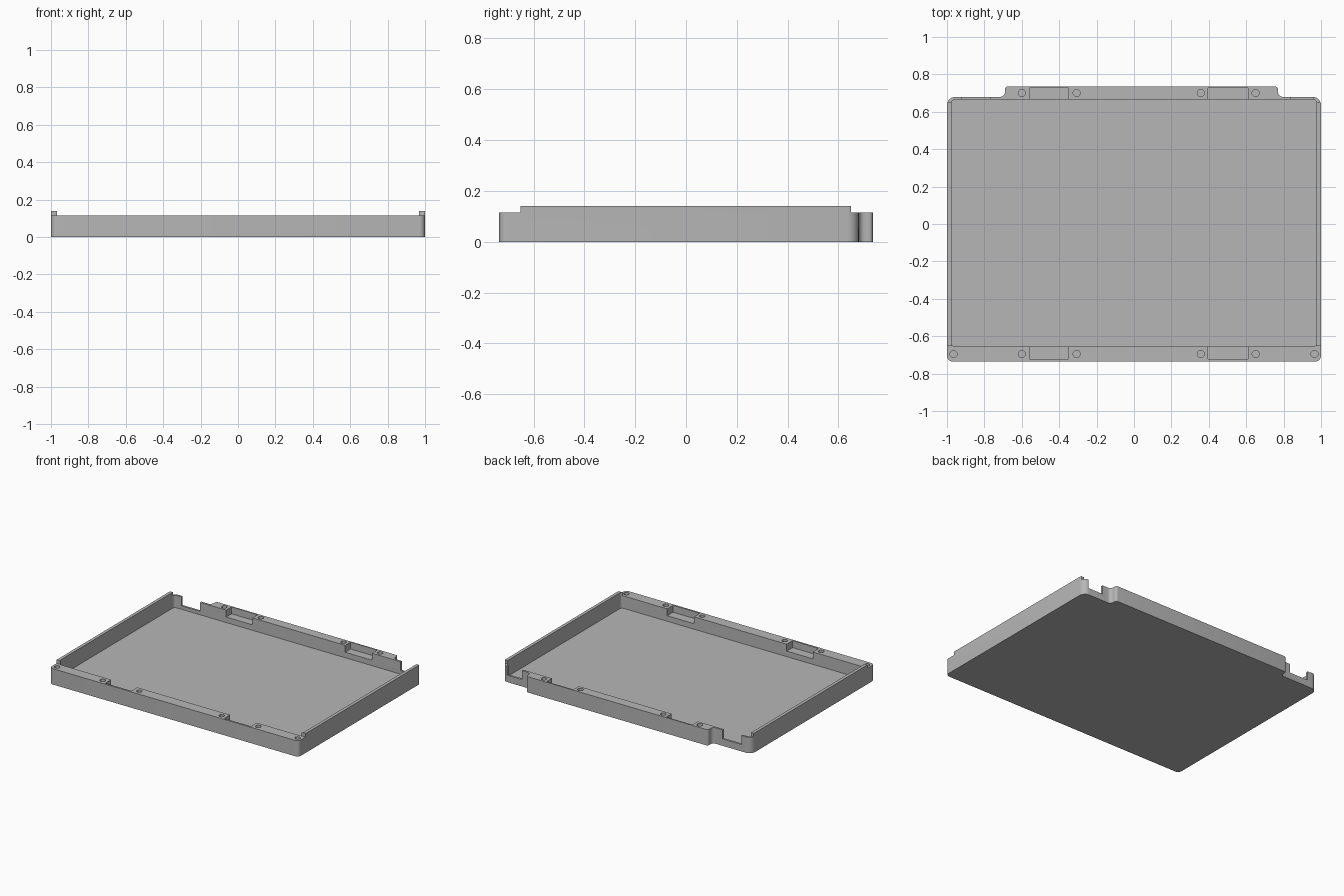
import bpy
import math
from mathutils import Vector

cube = bpy.data.objects.get("Cube")
if cube:
    bpy.data.objects.remove(cube, do_unlink=True)

grey = bpy.data.materials.new("plain grey")
grey.use_nodes = True
colour = (0.47, 0.47, 0.47, 1)
grey.diffuse_color = colour
grey.node_tree.nodes["Principled BSDF"].inputs["Base Color"].default_value = colour


def rounded(corners, steps=6):
    """Round each (x, y, radius) corner of an outline with an arc."""
    out = []
    for i, (x, y, r) in enumerate(corners):
        p = Vector((x, y))
        a = (Vector(corners[i - 1][:2]) - p).normalized()
        b = (Vector(corners[(i + 1) % len(corners)][:2]) - p).normalized()
        if r == 0:
            out.append(p)
            continue
        centre = p + (a + b) * r
        for k in range(steps + 1):
            t = math.pi / 2 * k / steps
            out.append(centre - b * r * math.cos(t) - a * r * math.sin(t))
    return out


def prism(name, outline, z0, z1):
    n = len(outline)
    verts = [(x, y, z) for z in (z0, z1) for x, y in outline]
    faces = [tuple(reversed(range(n))), tuple(range(n, 2 * n))]
    faces += [(i, (i + 1) % n, n + (i + 1) % n, n + i) for i in range(n)]
    mesh = bpy.data.meshes.new(name)
    mesh.from_pydata(verts, [], faces)
    mesh.materials.append(grey)
    obj = bpy.data.objects.new(name, mesh)
    bpy.context.collection.objects.link(obj)
    return obj


def box_outline(x0, x1, y0, y1, r=0):
    return rounded([(x0, y0, r), (x1, y0, r), (x1, y1, r), (x0, y1, r)])


def cut(outline, z0, z1=0.3):
    """Subtract a prism from the tray."""
    cutter = prism("cutter", outline, z0, z1)
    cutter.hide_render = True
    mod = tray.modifiers.new("cut", "BOOLEAN")
    mod.operation = "DIFFERENCE"
    mod.solver = "EXACT"
    mod.object = cutter
    bpy.ops.object.modifier_apply(modifier=mod.name)
    bpy.data.objects.remove(cutter, do_unlink=True)


RIM, FLOOR, NOTCH, POCKET = 0.115, 0.025, 0.05, 0.065

# Tray body with a stepped tab along the back
tray = prism("tray", rounded([
    (-1, -0.735, 0.03), (1, -0.735, 0.03), (1, 0.68, 0.045),
    (0.77, 0.68, 0.025), (0.77, 0.735, 0.015),
    (-0.69, 0.735, 0.015), (-0.69, 0.68, 0.025), (-1, 0.68, 0.045)]), 0, 0.14)
bpy.context.view_layer.objects.active = tray
tray.select_set(True)

# Inner cavity, and lower rims at front and back
cut(box_outline(-0.977, 0.977, -0.655, 0.665, 0.02), FLOOR)
cut(box_outline(-1.1, 1.1, -0.9, -0.652), RIM)
cut(box_outline(-1.1, 1.1, 0.65, 0.9), RIM)

# Notches in the thin back wall
for x0, x1 in ((-0.92, -0.77), (0.84, 0.96)):
    cut(box_outline(x0, x1, 0.63, 0.8), NOTCH)

# Shallow pockets open to the cavity
for x0, x1 in ((-0.56, -0.35), (0.395, 0.61)):
    cut(box_outline(x0, x1, -0.722, -0.62), POCKET)
    cut(box_outline(x0, x1, 0.62, 0.726), POCKET)

# Blind screw holes in the rims
holes = [(x, y) for x in (-0.6, -0.307, 0.357, 0.65) for y in (-0.695, 0.7)]
holes += [(-0.965, -0.695), (0.965, -0.695)]
for x, y in holes:
    ring = [(x + 0.019 * math.cos(math.tau * k / 24),
             y + 0.019 * math.sin(math.tau * k / 24)) for k in range(24)]
    cut(ring, 0.04)

bpy.ops.object.shade_smooth_by_angle(angle=math.radians(30))
